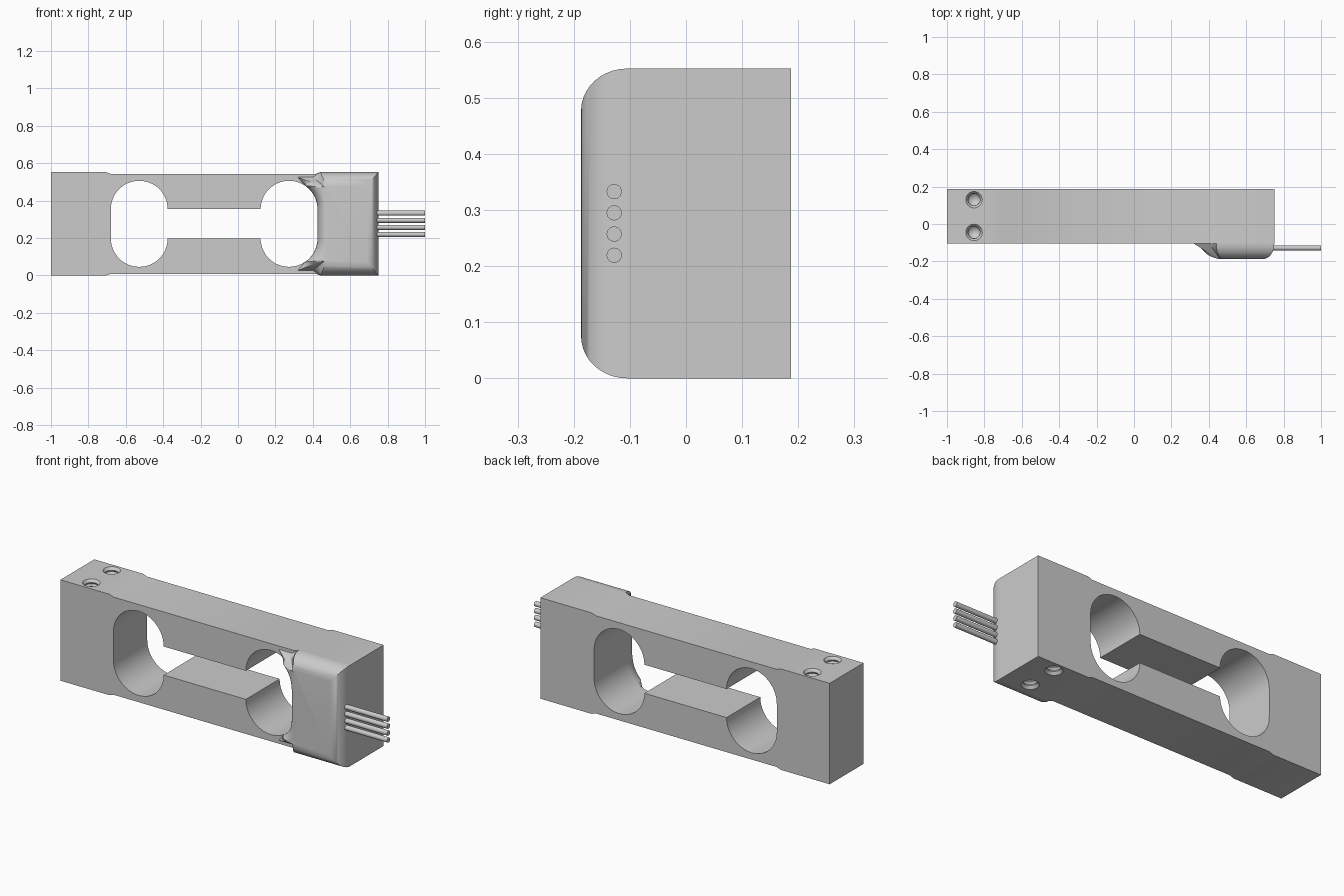
import bpy, bmesh, math

if "Cube" in bpy.data.objects:
    bpy.data.objects.remove(bpy.data.objects["Cube"])

H = 0.552            # beam height
ZC = H / 2
Y0, Y1 = -0.105, 0.187
R = 0.152            # lobe radius of the window
LX, RX = -0.528, 0.273
LZ = 0.078           # lobe centre offset from mid height


def make(name, bm):
    bmesh.ops.recalc_face_normals(bm, faces=bm.faces)
    me = bpy.data.meshes.new(name)
    bm.to_mesh(me)
    bm.free()
    ob = bpy.data.objects.new(name, me)
    bpy.context.collection.objects.link(ob)
    return ob


def extrude_xz(pts, ya, yb):
    bm = bmesh.new()
    f = bm.faces.new([bm.verts.new((x, ya, z)) for x, z in pts])
    g = bmesh.ops.extrude_face_region(bm, geom=[f])
    bmesh.ops.translate(bm, vec=(0, yb - ya, 0),
                        verts=[v for v in g['geom'] if isinstance(v, bmesh.types.BMVert)])
    return bm


def arc(cx, cz, r, a0, a1, n):
    return [(cx + r * math.cos(math.radians(a0 + (a1 - a0) * i / n)),
             cz + r * math.sin(math.radians(a0 + (a1 - a0) * i / n))) for i in range(n + 1)]


def smooth(ob, angle=35):
    bpy.ops.object.select_all(action='DESELECT')
    ob.select_set(True)
    bpy.context.view_layer.objects.active = ob
    bpy.ops.object.shade_smooth_by_angle(angle=math.radians(angle))


def cut(ob, cutter):
    m = ob.modifiers.new("cut", 'BOOLEAN')
    m.operation, m.solver, m.object = 'DIFFERENCE', 'EXACT', cutter
    bpy.context.view_layer.objects.active = ob
    bpy.ops.object.modifier_apply(modifier=m.name)
    bpy.data.objects.remove(cutter)


# Beam with slightly relieved waist, waist edges rounded
D = 0.009
bottom = [(-1, 0), (-0.705, 0), (-0.68, D), (0.415, D), (0.44, 0), (0.75, 0)]
bm = extrude_xz(bottom + [(x, H - z) for x, z in reversed(bottom)], Y0, Y1)
waist = [e for e in bm.edges if abs(e.verts[0].co.x - e.verts[1].co.x) > 1
         and abs(e.verts[0].co.z - e.verts[1].co.z) < 1e-5]
bmesh.ops.bevel(bm, geom=waist, offset=0.008, segments=3, profile=0.5, affect='EDGES')
beam = make("beam", bm)

# Dumbbell window through the beam
window = (arc(RX, ZC - LZ, R, -180, 0, 32) + arc(RX, ZC + LZ, R, 0, 180, 32)
          + arc(LX, ZC + LZ, R, 0, 180, 32) + arc(LX, ZC - LZ, R, 180, 360, 32))
cut(beam, make("window_cutter", extrude_xz(window, -0.4, 0.4)))


# Threaded mounting holes: revolved zigzag profile
def hole_cutter(x, y, z, s):
    prof = [(0.044, -0.02), (0.044, 0.0), (0.032, 0.014)]
    for i in range(10):
        prof += [(0.038, 0.024 + i * 0.02), (0.031, 0.034 + i * 0.02)]
    n = 28
    bm = bmesh.new()
    rings = [[bm.verts.new((x + r * math.cos(math.tau * k / n),
                            y + r * math.sin(math.tau * k / n), z - s * d))
              for k in range(n)] for r, d in prof]
    for a, b in zip(rings, rings[1:]):
        for k in range(n):
            bm.faces.new((a[k], a[(k + 1) % n], b[(k + 1) % n], b[k]))
    tip = bm.verts.new((x, y, z - s * (prof[-1][1] + 0.02)))
    for k in range(n):
        bm.faces.new((rings[-1][k], rings[-1][(k + 1) % n], tip))
    bm.faces.new(rings[0])
    return make("hole_cutter", bm)


for y in (-0.045, 0.13):
    cut(beam, hole_cutter(-0.855, y, H, 1))
    cut(beam, hole_cutter(0.605, y, 0, -1))
smooth(beam, 25)

# Potting cap: base outline hugging the window lofted to a smaller front face
wall = arc(RX, LZ, R, 0, 56, 12)
base = wall + [(0.32, 0.249), (0.40, 0.249), (0.44, ZC), (0.75, ZC)]
front = ([(0.475, z * 0.95) for x, z in wall]
         + [(0.45, 0.199), (0.46, 0.2), (0.475, 0.201), (0.69, 0.201)])
linear = {len(wall), len(wall) + 1}
bm = bmesh.new()
rings, STEPS = [], 10
for i in range(STEPS + 1):
    t = math.pi / 2 * i / STEPS
    ring = []
    for k, ((bx, bz), (fx, fz)) in enumerate(zip(base, front)):
        w = math.sin(t) if k in linear else 1 - math.cos(t)
        ring.append((bx + (fx - bx) * w, bz + (fz - bz) * w))
    ring += [(x, -z) for x, z in reversed(ring)]
    y = Y0 - 0.082 * math.sin(t)
    rings.append([bm.verts.new((x, y, ZC + z)) for x, z in ring])
for a, b in zip(rings, rings[1:]):
    for k in range(len(a)):
        j = (k + 1) % len(a)
        bm.faces.new((a[k], a[j], b[j], b[k]))
bm.faces.new(rings[-1])
bm.faces.new(rings[0])
smooth(make("potting_cap", bm), 40)

# Four lead wires
for i in range(4):
    bpy.ops.mesh.primitive_cylinder_add(vertices=24, radius=0.0135, depth=0.29,
                                        location=(0.855, -0.128, ZC + (i - 1.5) * 0.0378),
                                        rotation=(0, math.pi / 2, 0))
    wire = bpy.context.object
    wire.name = f"lead_wire_{i + 1}"
    smooth(wire)
